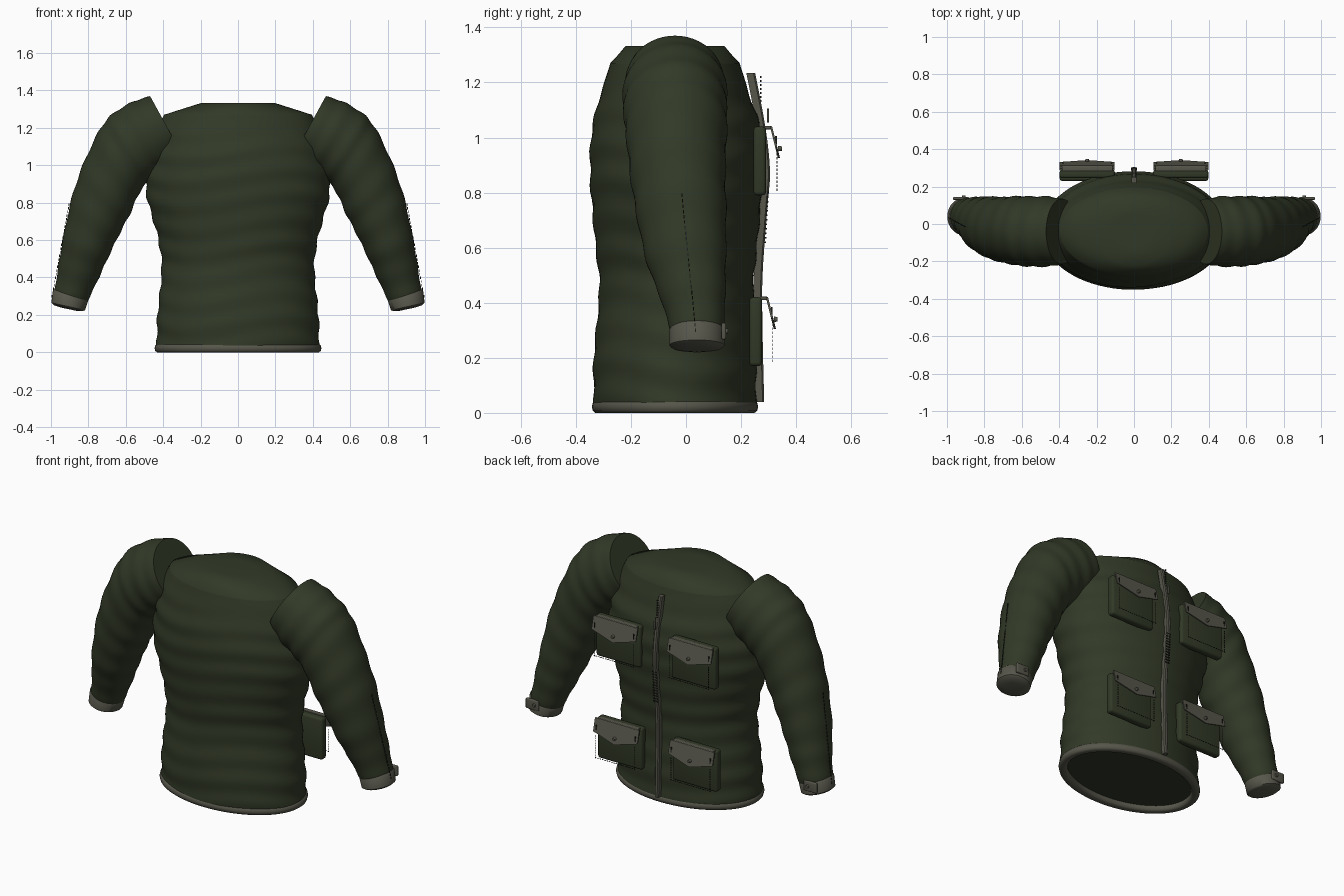
import bpy, bmesh, math
from mathutils import Vector

cube = bpy.data.objects.get("Cube")
if cube:
    bpy.data.objects.remove(cube, do_unlink=True)


def make_material(name, rgb):
    m = bpy.data.materials.new(name)
    m.use_nodes = True
    m.diffuse_color = (*rgb, 1)
    bsdf = m.node_tree.nodes["Principled BSDF"]
    bsdf.inputs["Base Color"].default_value = (*rgb, 1)
    bsdf.inputs["Roughness"].default_value = 0.8
    return m


GREEN = make_material("olive green cloth", (0.031, 0.041, 0.02))
GREY = make_material("grey trim", (0.095, 0.093, 0.07))
DARK = make_material("dark thread", (0.014, 0.016, 0.011))


def finish(name, bm, mat, angle=50):
    bmesh.ops.recalc_face_normals(bm, faces=bm.faces)
    me = bpy.data.meshes.new(name)
    bm.to_mesh(me)
    bm.free()
    ob = bpy.data.objects.new(name, me)
    bpy.context.collection.objects.link(ob)
    me.materials.append(mat)
    bpy.ops.object.select_all(action='DESELECT')
    ob.select_set(True)
    bpy.context.view_layer.objects.active = ob
    bpy.ops.object.shade_smooth_by_angle(angle=math.radians(angle))
    return ob


def spline(rows, steps):
    """Smooth interpolation through rows of numbers."""
    out = []
    for i in range(len(rows) - 1):
        a, b, c, d = (rows[min(max(i + k, 0), len(rows) - 1)] for k in (-1, 0, 1, 2))
        for s in range(steps):
            t = s / steps
            out.append([q + t * ((r - p) + t * (2 * p - 5 * q + 4 * r - w + t * (3 * q - p - 3 * r + w))) / 2
                        for p, q, r, w in zip(a, b, c, d)])
    return out + [list(rows[-1])]


def loft(name, rings, mat, n=64, caps=True, closed=False, ripple=None, angle=50):
    """Skin elliptical rings given as (centre, half axis, half axis)."""
    bm = bmesh.new()
    loops = []
    for k, (c, u, v) in enumerate(rings):
        loop = []
        for j in range(n):
            a = math.tau * j / n
            f = ripple(k, a) if ripple else 1
            loop.append(bm.verts.new(c + (u * math.cos(a) + v * math.sin(a)) * f))
        loops.append(loop)
    pairs = list(zip(loops, loops[1:])) + ([(loops[-1], loops[0])] if closed else [])
    for p, q in pairs:
        for j in range(n):
            i = (j + 1) % n
            bm.faces.new((p[j], p[i], q[i], q[j]))
    if caps:
        bm.faces.new(loops[0])
        bm.faces.new(loops[-1])
    return finish(name, bm, mat, angle)


def flat_ring(z, y, rx, ry):
    return Vector((0, y, z)), Vector((rx, 0, 0)), Vector((0, ry, 0))


def boxes(name, items, mat, bevel=0.0):
    """Join several boxes, each (centre, size), in one object."""
    bm = bmesh.new()
    for c, s in items:
        for v in bmesh.ops.create_cube(bm, size=1)["verts"]:
            v.co = Vector([v.co[i] * s[i] + c[i] for i in range(3)])
    if bevel:
        bmesh.ops.bevel(bm, geom=bm.edges[:], offset=bevel, segments=3, profile=0.5, affect='EDGES')
    return finish(name, bm, mat)


def dashes(p, q, count, size):
    p, q = Vector(p), Vector(q)
    return [(p.lerp(q, k / (count - 1)), size) for k in range(count)]


def button(name, centre, r, depth):
    bm = bmesh.new()
    bmesh.ops.create_cone(bm, cap_ends=True, segments=16, radius1=r, radius2=r * 0.8, depth=depth)
    for v in bm.verts:
        v.co = Vector((v.co.x, v.co.z, v.co.y)) + Vector(centre)
    return finish(name, bm, GREY)


# Padded torso: z, y centre, half width, half depth
torso = [(0.03, -.04, .435, .295), (0.2, -.04, .43, .295), (0.45, -.035, .408, .28),
         (0.62, -.035, .43, .295), (0.85, -.035, .49, .313), (1.02, -.035, .48, .308),
         (1.14, -.04, .45, .275), (1.22, -.04, .42, .25), (1.27, -.04, .395, .235)]
rows = spline(torso, 9)
rings = [flat_ring(*r) for r in rows]


def torso_ripple(k, a):
    if k >= len(rows):
        return 1
    z = rows[k][0]
    wave = math.sin(z * 48 + 1.2 * math.sin(2 * a) + 0.6 * math.cos(3 * a))
    return 1 + 0.011 * wave * min(1, (1.27 - z) * 5)


rings += [flat_ring(1.302, -.04, .295, .205), flat_ring(1.332, -.04, .2, .18),
          flat_ring(1.333, -.04, .1, .09)]
loft("torso", rings, GREEN, n=80, ripple=torso_ripple)

# Rounded hem band
hem = []
for k in range(12):
    a = math.tau * k / 12
    hem.append(flat_ring(0.022 + 0.022 * max(-1, min(1, 1.3 * math.sin(a))), -.04,
                         .42 + .026 * math.cos(a), .276 + .026 * math.cos(a)))
loft("hem_band", hem, GREY, n=80, caps=False, closed=True)

# Sleeve rings: outer x, outer z, inner x, inner z, y centre, half depth
sleeve = [(.47, 1.37, .30, 1.06, -.04, .175), (.56, 1.34, .37, 1.0, -.04, .187),
          (.67, 1.275, .45, .94, -.04, .187), (.745, 1.18, .52, .865, -.035, .183),
          (.83, 1.0, .575, .745, -.03, .173), (.89, .82, .635, .63, -.017, .163),
          (.935, .61, .695, .505, 0, .145), (.962, .45, .75, .385, .025, .118),
          (.982, .32, .803, .275, .04, .096)]
cuff = [(.984, .335, .803, .28, .04, .095), (.99, .33, .802, .272, .04, .1),
        (.998, .265, .818, .225, .04, .1), (.985, .252, .83, .22, .04, .088),
        (.95, .24, .865, .222, .04, .05)]


def limb_rings(rows, side):
    out = []
    for ox, oz, ix, iz, y, ry in rows:
        o, i = Vector((side * ox, y, oz)), Vector((side * ix, y, iz))
        out.append(((o + i) / 2, (o - i) / 2, Vector((0, ry, 0))))
    return out


def sleeve_ripple(k, a):
    return 1 + 0.018 * math.sin(k * 0.95 + 0.7 * math.sin(a)) * min(1, k / 6)


for side, label in ((1, "left"), (-1, "right")):
    loft(label + "_sleeve", limb_rings(spline(sleeve, 7), side), GREEN, n=48, ripple=sleeve_ripple)
    loft(label + "_cuff", limb_rings(cuff, side), GREY, n=48)
    # Cuff strap with its button, and the sleeve stitching
    boxes(label + "_cuff_tab", [((side * .925, .137, .297), (.085, .016, .06))], GREY, .005)
    button(label + "_cuff_button", (side * .91, .148, .297), .011, .01)
    boxes(label + "_sleeve_stitches",
          dashes((side * .903, -.015, .79), (side * .994, .035, .3), 26, (.004, .004, .013)), DARK)

# Zip following the closure side of the torso
path = spline([(.235, 1.235), (.272, 1.04), (.289, .88), (.28, .75), (.262, .5),
               (.262, .3), (.268, .04)], 5)
bm = bmesh.new()
prev = None
for y, z in path:
    ring = [bm.verts.new((x, y + dy, z)) for x, dy in
            ((-.013, -.016), (.013, -.016), (.013, .01), (.007, .016), (-.007, .016), (-.013, .01))]
    if prev:
        for j in range(6):
            i = (j + 1) % 6
            bm.faces.new((prev[j], prev[i], ring[i], ring[j]))
    else:
        bm.faces.new(ring)
    prev = ring
bm.faces.new(prev)
finish("zip_strip", bm, GREY, 30)
boxes("zip_teeth", dashes((0, .271, 1.22), (0, .272, 1.06), 12, (.008, .006, .006))
      + dashes((0, .298, .8), (0, .288, .62), 12, (.03, .006, .006)), DARK)
boxes("zip_pull", [((0, .298, 1.08), (.012, .008, .05))], GREY, .002)


# Pockets: padded pouch, pointed flap, button and stitching
def pocket(label, cx, base, y):
    boxes(label + "_pouch", [((cx, y + .023, base + .125), (.295, .046, .25))], GREEN, .014)
    # Flap hangs from the top edge and leans outwards
    outline = [(-.147, 0), (.147, 0), (.147, -.075), (.09, -.09), (0, -.115), (-.09, -.09), (-.147, -.075)]
    bm = bmesh.new()
    front, back = ([bm.verts.new((cx + x, y + .064 + d - .25 * h, base + .25 + h)) for x, h in outline]
                   for d in (.004, -.004))
    bm.faces.new(front)
    bm.faces.new(back)
    for j in range(len(outline)):
        i = (j + 1) % len(outline)
        bm.faces.new((front[j], front[i], back[i], back[j]))
    finish(label + "_flap", bm, GREY, 30)
    boxes(label + "_flap_hinge", [((cx, y + .052, base + .246), (.27, .028, .012))], GREY, .003)
    button(label + "_button", (cx, y + .096, base + .17), .01, .014)
    sx, sy, low, top = .13, y + .085, base + .02, base + .15
    tall, wide = (.003, .003, .009), (.009, .003, .003)
    stitches = dashes((cx - sx, sy, low), (cx + sx, sy, low), 18, wide)
    for s in (-sx, sx):
        stitches += dashes((cx + s, sy, low), (cx + s, sy, top), 10, tall)
        # Small stitched bars near the flap ends
        stitches.append(((cx + s, y + .082, base + .2), (.005, .006, .03)))
    boxes(label + "_stitches", stitches, DARK)


for side, label in ((1, "left"), (-1, "right")):
    pocket(label + "_chest_pocket", side * .25, .79, .245)
    pocket(label + "_hip_pocket", side * .25, .17, .23)
